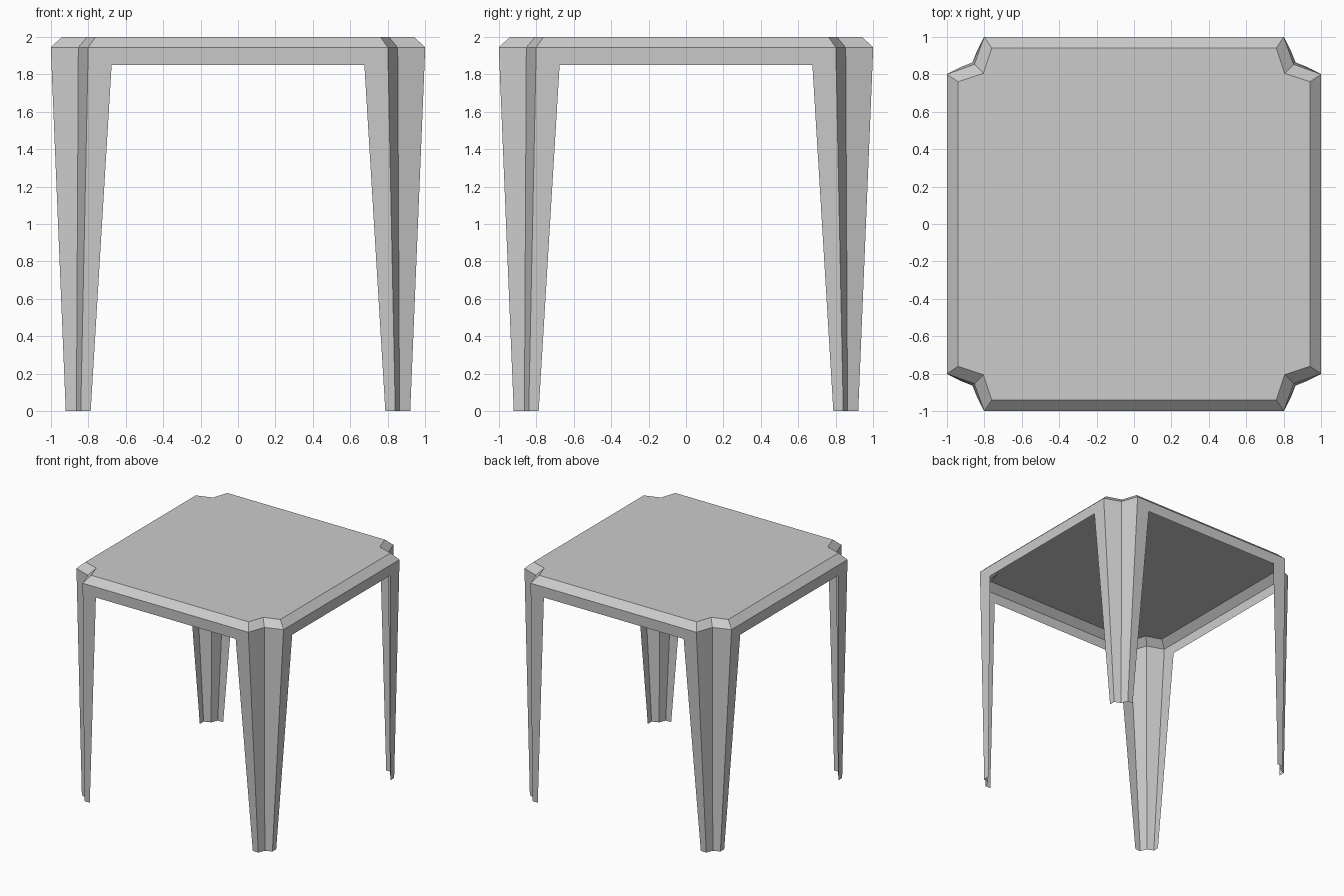
import bpy
import bmesh
from mathutils import Matrix

if "Cube" in bpy.data.objects:
    bpy.data.objects.remove(bpy.data.objects["Cube"])


def make_object(name, build):
    bm = bmesh.new()
    build(bm)
    bmesh.ops.remove_doubles(bm, verts=bm.verts, dist=0.0005)
    bm.normal_update()
    # Thin open shell: every outer face looks away from the middle
    for f in bm.faces:
        c = f.calc_center_median()
        if f.normal.x * c.x + f.normal.y * c.y + f.normal.z * (c.z - 1.0) < 0:
            f.normal_flip()
    mesh = bpy.data.meshes.new(name)
    bm.to_mesh(mesh)
    bm.free()
    bpy.context.collection.objects.link(bpy.data.objects.new(name, mesh))


def face_x4(bm, points):
    """Add one flat face, repeated on all four sides."""
    for i in range(4):
        rot = Matrix.Rotation(i * 1.5707963268, 3, 'Z')
        bm.faces.new([bm.verts.new(rot @ Matrix.Identity(3) @ v) for v in map(to_vec, points)])


def to_vec(p):
    return Matrix.Translation(p).to_translation()


# Notched corner section per level: (side x, side y, notch depth, height)
TOP = (0.76, 0.94, 0.805, 2.0)
RIM = (0.80, 1.00, 0.853, 1.943)
FOOT = (0.84, 0.92, 0.863, 0.0)


def corner(level):
    a, b, n, z = level
    return (a, -b, z), (n, -n, z), (b, -a, z)


def mirror_x(p):
    return (-p[0], p[1], p[2])


def notch_faces(bm, upper, lower):
    u, l = corner(upper), corner(lower)
    for k in (0, 1):
        face_x4(bm, [u[k], u[k + 1], l[k + 1], l[k]])


# Seat: flat notched top with a bevelled rim
def seat(bm):
    ring = []
    for i in range(4):
        rot = Matrix.Rotation(i * 1.5707963268, 3, 'Z')
        ring += [bm.verts.new(rot @ to_vec(p)) for p in corner(TOP)]
    bm.faces.new(ring)
    t, r = corner(TOP)[0], corner(RIM)[0]
    face_x4(bm, [mirror_x(t), t, r, mirror_x(r)])
    notch_faces(bm, TOP, RIM)


# Legs and apron: each side is one flat arch, joined by folded corner strips
def legs(bm):
    z = 1.85
    y = -(0.92 + 0.08 * z / RIM[3])
    right = [corner(RIM)[0], corner(FOOT)[0], (0.787, -0.92, 0.0), (0.675, y, z)]
    face_x4(bm, right + [mirror_x(p) for p in reversed(right)])
    notch_faces(bm, RIM, FOOT)


make_object("seat", seat)
make_object("legs_and_apron", legs)
